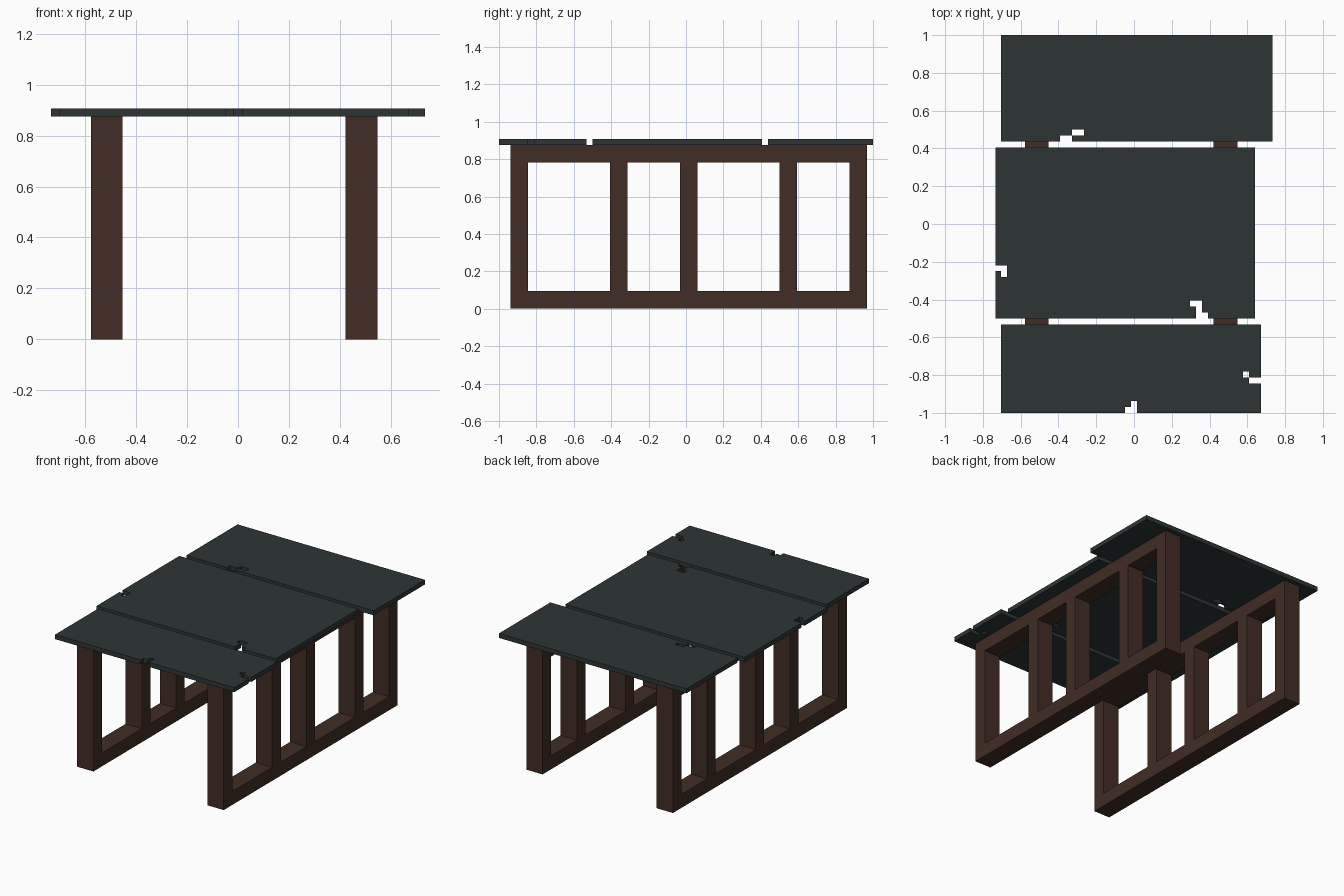
import bpy, bmesh

if "Cube" in bpy.data.objects:
    bpy.data.objects.remove(bpy.data.objects["Cube"])

U = 1 / 32  # the model sits on a grid of 1/32 unit


def material(name, rgb):
    m = bpy.data.materials.new(name)
    m.diffuse_color = (*rgb, 1)
    m.use_nodes = True
    m.node_tree.nodes["Principled BSDF"].inputs["Base Color"].default_value = m.diffuse_color
    return m


SLATE = material("dark slate", (0.027, 0.036, 0.036))
WOOD = material("brown wood", (0.054, 0.026, 0.018))


def slab(name, mat, axis, rect, depth, cuts):
    """Flat slab with rectangular cuts. Rectangles are (a0, a1, b0, b1).
    axis 'z': a, b = x, y.   axis 'x': a, b = y, z."""
    avals = sorted({v for r in [rect] + cuts for v in r[:2]})
    bvals = sorted({v for r in [rect] + cuts for v in r[2:]})

    def solid(i, j):
        if not (0 <= i < len(avals) - 1 and 0 <= j < len(bvals) - 1):
            return False
        a = (avals[i] + avals[i + 1]) / 2
        b = (bvals[j] + bvals[j + 1]) / 2
        return not any(c[0] < a < c[1] and c[2] < b < c[3] for c in cuts)

    bm = bmesh.new()
    verts = {}

    def vert(i, j, k):
        if (i, j, k) not in verts:
            a, b, d = avals[i] * U, bvals[j] * U, depth[k] * U
            verts[i, j, k] = bm.verts.new((a, b, d) if axis == 'z' else (d, a, b))
        return verts[i, j, k]

    for i in range(len(avals) - 1):
        for j in range(len(bvals) - 1):
            if not solid(i, j):
                continue
            ring = [(i, j), (i + 1, j), (i + 1, j + 1), (i, j + 1)]
            bm.faces.new([vert(*p, 1) for p in ring])
            bm.faces.new([vert(*p, 0) for p in reversed(ring)])
            # side walls wherever the neighbouring cell is empty
            for s, (di, dj) in enumerate([(0, -1), (1, 0), (0, 1), (-1, 0)]):
                if not solid(i + di, j + dj):
                    p, q = ring[s], ring[(s + 1) % 4]
                    bm.faces.new([vert(*p, 0), vert(*q, 0), vert(*q, 1), vert(*p, 1)])
    me = bpy.data.meshes.new(name)
    bm.to_mesh(me)
    bm.free()
    me.materials.append(mat)
    ob = bpy.data.objects.new(name, me)
    bpy.context.collection.objects.link(ob)


# table top: three chipped planks of uneven length
slab("back_plank", SLATE, 'z', (-22.5, 23.5, 14, 32), (28, 29),
     [(-10.5, -8.5, 15, 16), (-12.5, -10.5, 14, 15)])
slab("middle_plank", SLATE, 'z', (-23.5, 20.5, -16, 13), (28, 29),
     [(-23.5, -21.5, -8, -7), (-22.5, -21.5, -9, -8),
      (9.5, 11.5, -14, -13), (10.5, 11.5, -16, -14), (11.5, 12.5, -16, -15)])
slab("front_plank", SLATE, 'z', (-22.5, 21.5, -32, -17), (28, 29),
     [(18.5, 19.5, -26, -25), (19.5, 21.5, -27, -26),
      (-0.5, 0.5, -32, -30), (-1.5, -0.5, -32, -31)])

# side frames: rails and five posts around four openings
openings = [(a, b, 3, 25) for a, b in [(-27, -13), (-10, -1), (2, 16), (19, 28)]]
for name, x in (("left_frame", -18.5), ("right_frame", 13.5)):
    slab(name, WOOD, 'x', (-30, 31, 0, 28), (x, x + 4), openings)
